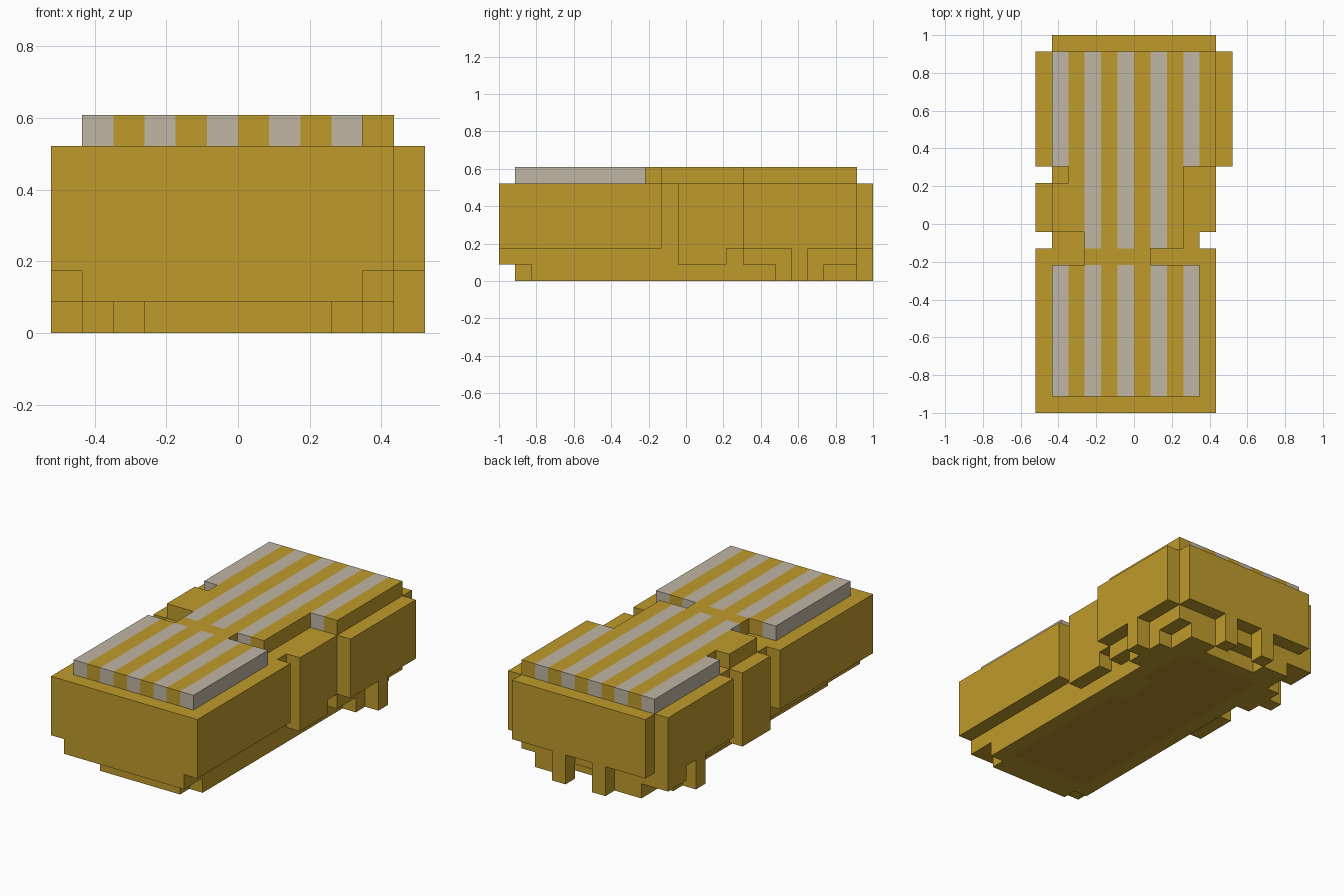
import bpy
import bmesh

cube = bpy.data.objects.get("Cube")
if cube:
    bpy.data.objects.remove(cube, do_unlink=True)

U = 2 / 23  # block size


def make_material(name, color):
    mat = bpy.data.materials.new(name)
    mat.use_nodes = True
    mat.diffuse_color = color
    mat.node_tree.nodes["Principled BSDF"].inputs["Base Color"].default_value = color
    return mat


MATS = [make_material("golden_yellow", (0.52, 0.33, 0.025, 1)),
        make_material("warm_grey", (0.527, 0.465, 0.367, 1)),
        make_material("amber_underside", (0.49, 0.25, 0.025, 1))]


def box(x0, x1, y0, y1, z0, z1):
    """Block cells filling a range on the grid."""
    return {(x, y, z) for x in range(x0, x1)
            for y in range(y0, y1) for z in range(z0, z1)}


def rows(table, z0, z1):
    cells = set()
    for x0, x1, y0, y1 in table:
        cells |= box(x0, x1, y0, y1, z0, z1)
    return cells


# Main shell
shell = rows([(0, 11, 0, 10), (1, 10, 10, 11), (0, 11, 11, 14),
              (1, 11, 14, 15), (0, 12, 15, 22), (1, 11, 22, 23)], 2, 6)

# Raised top with notched sides
top = rows([(1, 10, 1, 9), (3, 7, 9, 10), (3, 9, 10, 11),
            (1, 9, 11, 14), (2, 9, 14, 15), (1, 11, 15, 22)], 6, 7)

# Lower body, one block narrower, with side pads
lower = rows([(1, 10, 0, 11), (0, 11, 11, 14), (1, 10, 14, 15),
              (1, 11, 15, 22), (0, 1, 20, 22)], 1, 2)

# Base plate with stepped corners
base = rows([(3, 9, 1, 2), (2, 10, 2, 17), (1, 11, 17, 20),
             (2, 10, 20, 21), (2, 4, 21, 22), (8, 10, 21, 22)], 0, 1)

# Feet at the sides and the back
feet = rows([(0, 1, 18, 19), (11, 12, 18, 19),
             (4, 5, 22, 23), (7, 8, 22, 23)], 0, 2)

SOLID = shell | top | lower | base | feet


def stripe_rule(cell, normal):
    x, y, z = cell
    plain = x % 2 == 0 or y == 9 or (x == 1 and 9 <= y < 15)
    return 0 if plain else 1


def base_rule(cell, normal):
    x, y, z = cell
    inside = 3 <= x < 9 and 3 <= y < 20
    notch = x == 8 and 13 <= y < 16
    return 2 if normal[2] < 0 and inside and not notch else 0


def build(name, cells, rule=lambda cell, normal: 0):
    """Make one object from the exposed faces of its blocks."""
    bm = bmesh.new()
    for cell in sorted(cells):
        for axis in range(3):
            for sign in (-1, 1):
                normal = [0, 0, 0]
                normal[axis] = sign
                if tuple(c + n for c, n in zip(cell, normal)) in SOLID:
                    continue
                a, b = (axis + 1) % 3, (axis + 2) % 3
                verts = []
                for da, db in ((0, 0), (1, 0), (1, 1), (0, 1))[::sign]:
                    p = list(cell)
                    p[axis] += (sign + 1) // 2
                    p[a] += da
                    p[b] += db
                    verts.append(bm.verts.new(((p[0] - 6) * U, p[1] * U - 1, p[2] * U)))
                bm.faces.new(verts).material_index = rule(cell, normal)
    bmesh.ops.remove_doubles(bm, verts=bm.verts[:], dist=U / 100)
    # Merge flat regions, keeping colour borders
    bmesh.ops.dissolve_limit(bm, angle_limit=0.01, verts=bm.verts[:],
                             edges=bm.edges[:], delimit={'MATERIAL'})
    mesh = bpy.data.meshes.new(name)
    bm.to_mesh(mesh)
    bm.free()
    for mat in MATS:
        mesh.materials.append(mat)
    obj = bpy.data.objects.new(name, mesh)
    bpy.context.collection.objects.link(obj)


build("main_shell", shell)
build("striped_top", top, stripe_rule)
build("lower_body", lower)
build("base_plate", base, base_rule)
build("feet", feet)
